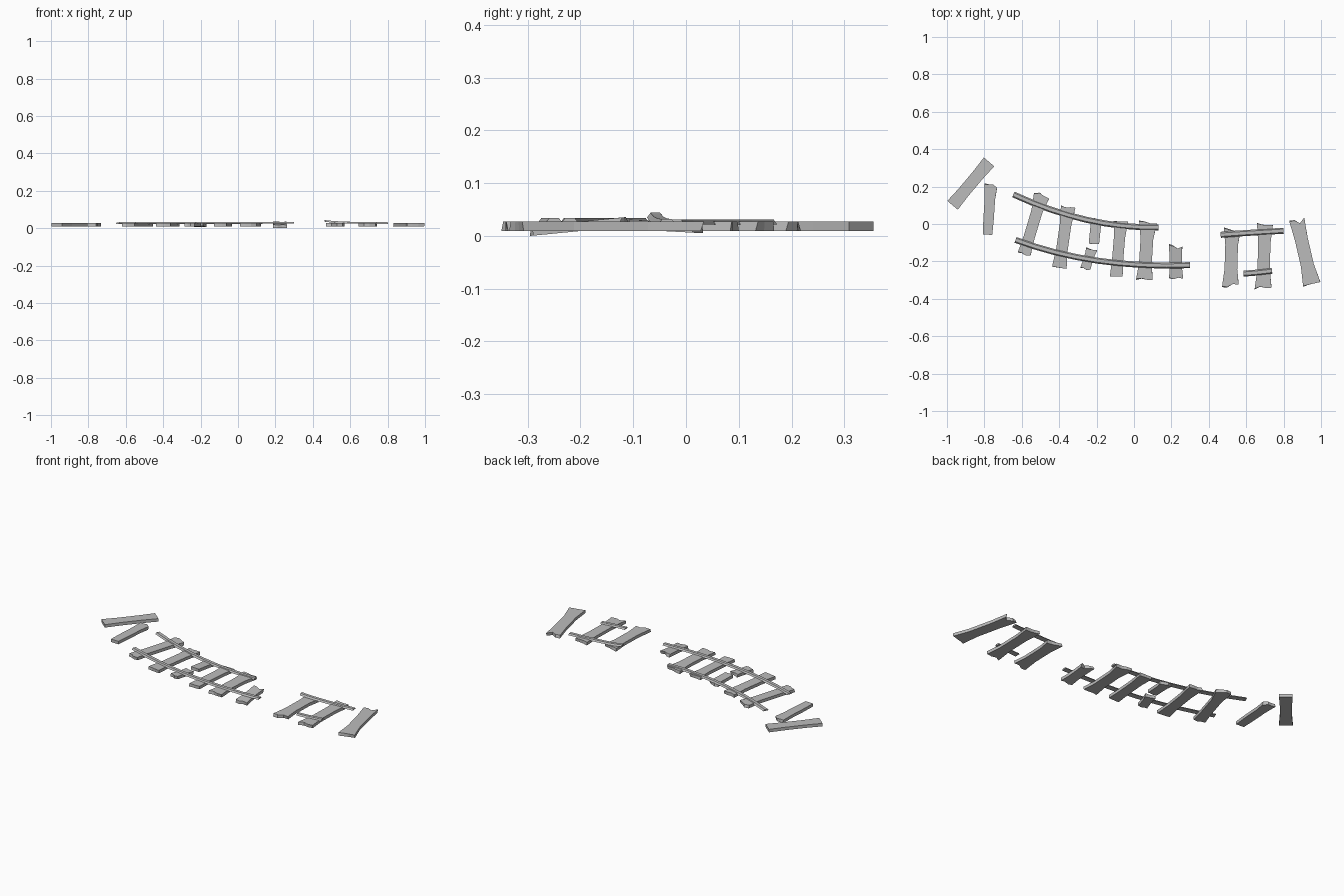
import bpy, bmesh, random
from mathutils import Vector

cube = bpy.data.objects.get("Cube")
if cube:
    bpy.data.objects.remove(cube, do_unlink=True)

random.seed(4)
GREY = (0.5, 0.5, 0.5, 1)
grey = bpy.data.materials.new("weathered_grey")
grey.use_nodes = True
grey.diffuse_color = GREY
grey.node_tree.nodes["Principled BSDF"].inputs["Base Color"].default_value = GREY

BOTTOM, TOP = 0.009, 0.027


def finish(bm, name):
    bmesh.ops.recalc_face_normals(bm, faces=bm.faces)
    mesh = bpy.data.meshes.new(name)
    bm.to_mesh(mesh)
    bm.free()
    mesh.materials.append(grey)
    obj = bpy.data.objects.new(name, mesh)
    bpy.context.collection.objects.link(obj)


def plank(name, start, end, width_a, width_b, waist, jag_a=0.0, jag_b=0.0, tilt=0.0):
    """Waisted board between two points, with optional splintered ends.
    Tilt lifts the end and drops the start."""
    a, b = Vector(start), Vector(end)
    along = (b - a).normalized()
    across = Vector((along.y, -along.x))
    length = (b - a).length

    # Strips across the board: end, two waist stations, end
    lanes = (-1, -0.35, 0.3, 1)
    bm = bmesh.new()
    layers = []
    cuts = [(random.random() * jag_a, random.random() * jag_b) for _ in lanes]
    for z, shift in ((BOTTOM, 0.25), (TOP, 0.0)):
        rows = []
        for t, width in ((0, width_a), (0.3, waist), (0.7, waist), (1, width_b)):
            row = []
            for lane, (cut_a, cut_b) in zip(lanes, cuts):
                s = t * length
                if t == 0:
                    s += cut_a + shift * jag_a * lane
                elif t == 1:
                    s -= cut_b + shift * jag_b * lane
                p = a + along * s + across * lane * width / 2
                row.append(bm.verts.new((p.x, p.y, z + tilt * (2 * s / length - 1))))
            rows.append(row)
        layers.append(rows)
    low, high = layers
    for i in range(3):
        for j in range(3):
            for g in (low, high):
                bm.faces.new((g[i][j], g[i][j + 1], g[i + 1][j + 1], g[i + 1][j]))
        for k in (0, 3):
            bm.faces.new((low[i][k], low[i + 1][k], high[i + 1][k], high[i][k]))
            bm.faces.new((low[k][i], low[k][i + 1], high[k][i + 1], high[k][i]))
    finish(bm, name)


def rail(name, start, control, end, base=0.024, lift=0.0, steps=9):
    """Trapezoid bar swept along a quadratic bend, with an optional raised start."""
    a, c, b = Vector((*start, lift)), Vector((*control, 0)), Vector((*end, 0))
    profile = ((-0.016, 0), (0.016, 0), (0.009, 0.009), (-0.009, 0.009))
    bm = bmesh.new()
    rings = []
    for i in range(steps):
        t = i / (steps - 1)
        p = a * (1 - t) ** 2 + c * 2 * t * (1 - t) + b * t * t
        d = (c - a) * (1 - t) + (b - c) * t
        side = Vector((d.y, -d.x, 0)).normalized()
        rings.append([bm.verts.new(p + side * u + Vector((0, 0, base + v)))
                      for u, v in profile])
    for r, q in zip(rings, rings[1:]):
        for k in range(4):
            n = (k + 1) % 4
            bm.faces.new((r[k], r[n], q[n], q[k]))
    bm.faces.new(rings[0])
    bm.faces.new(rings[-1])
    finish(bm, name)


# Loose boards lying off the right end
plank("loose_board_far", (-0.97, 0.10), (-0.775, 0.332), 0.073, 0.073, 0.065)
plank("loose_board_near", (-0.783, -0.057), (-0.765, 0.215), 0.05, 0.068, 0.056, 0, 0.02)

# Sleepers under the long bent section
plank("sleeper_1", (-0.59, -0.17), (-0.49, 0.165), 0.07, 0.085, 0.06, 0.015, 0.02)
plank("sleeper_2", (-0.40, -0.238), (-0.352, 0.093), 0.078, 0.078, 0.062, 0.008, 0.01)
plank("broken_sleeper_back", (-0.215, -0.112), (-0.20, 0.035), 0.055, 0.068, 0.056,
      0.008, 0.018, -0.004)
plank("broken_sleeper_front", (-0.262, -0.245), (-0.225, -0.13), 0.055, 0.06, 0.052,
      0.012, 0.02)
plank("sleeper_3", (-0.095, -0.283), (-0.07, 0.018), 0.068, 0.076, 0.06, 0.005, 0.012)
plank("sleeper_4", (0.055, -0.305), (0.075, 0.015), 0.088, 0.095, 0.068, 0.022, 0.015)
plank("sleeper_stub", (0.225, -0.295), (0.222, -0.11), 0.076, 0.072, 0.066,
      0.01, 0.035, 0.009)

# Sleepers of the short section and the last loose board
plank("sleeper_5", (0.515, -0.338), (0.525, -0.015), 0.088, 0.088, 0.068, 0.02, 0.022)
plank("sleeper_6", (0.69, -0.348), (0.70, 0.005), 0.09, 0.085, 0.066, 0.014, 0.012)
plank("loose_board_end", (0.951, -0.325), (0.87, 0.025), 0.095, 0.082, 0.07, 0.012, 0.025)

# Rails
rail("long_rail_back", (-0.645, 0.158), (-0.25, -0.025), (0.13, -0.018), 0.022)
rail("long_rail_front", (-0.633, -0.085), (-0.22, -0.24), (0.30, -0.22), 0.025)
rail("short_rail_back", (0.463, -0.058), (0.53, -0.052), (0.80, -0.036), 0.023, 0.012)
rail("short_rail_front", (0.585, -0.265), (0.65, -0.262), (0.738, -0.25), 0.025)
